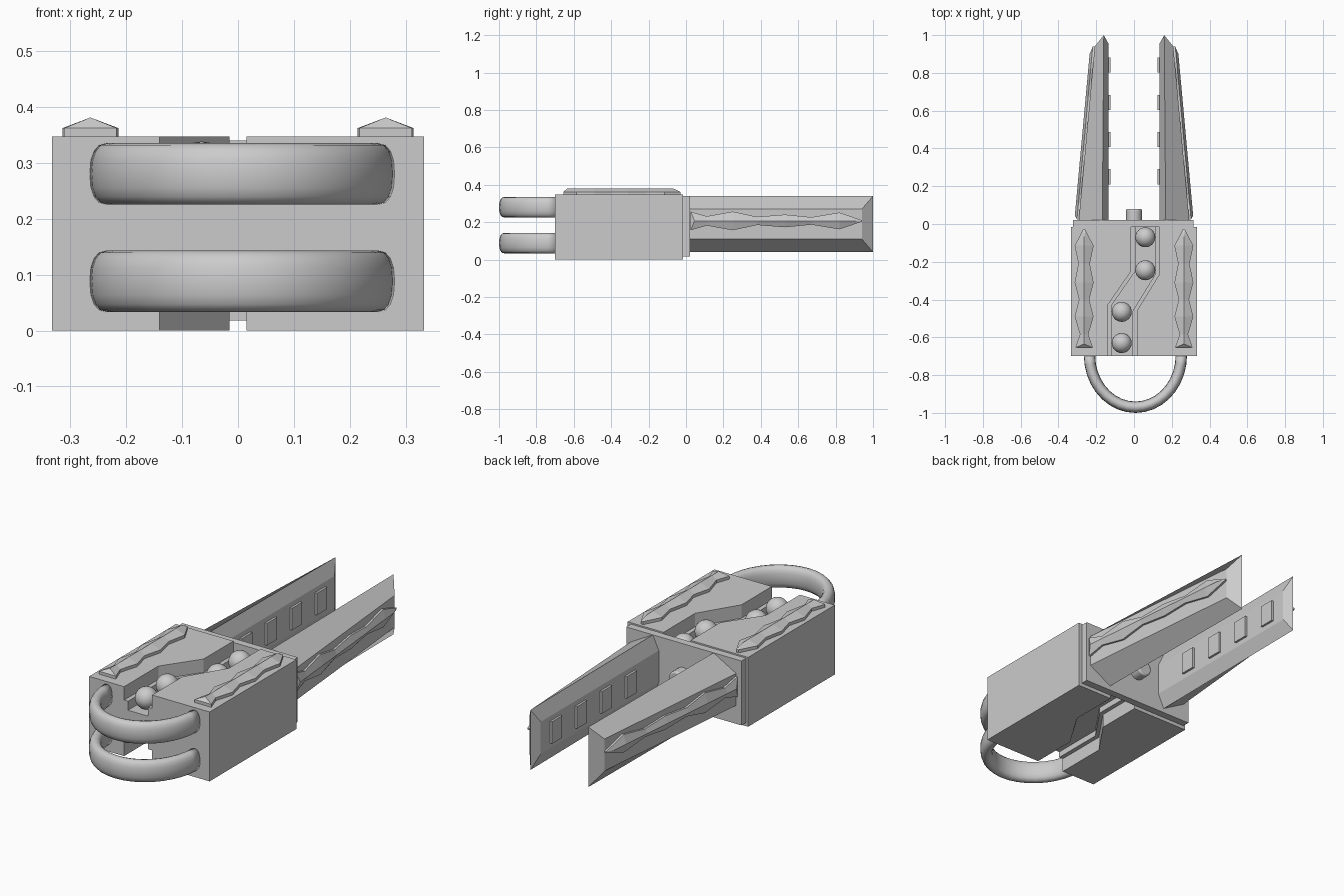
import bpy, bmesh, math
from mathutils import Vector

if "Cube" in bpy.data.objects:
    bpy.data.objects.remove(bpy.data.objects["Cube"])


def make(name, verts, faces, smooth=False):
    me = bpy.data.meshes.new(name)
    me.from_pydata(verts, [], faces)
    bm = bmesh.new()
    bm.from_mesh(me)
    bmesh.ops.recalc_face_normals(bm, faces=bm.faces)
    bm.to_mesh(me)
    bm.free()
    for p in me.polygons:
        p.use_smooth = smooth
    ob = bpy.data.objects.new(name, me)
    bpy.context.collection.objects.link(ob)
    return ob


def prism(name, outline, z0, z1):
    n = len(outline)
    verts = [(x, y, z) for z in (z0, z1) for x, y in outline]
    faces = [list(range(n)), list(range(n, 2 * n))]
    faces += [[i, (i + 1) % n, n + (i + 1) % n, n + i] for i in range(n)]
    return make(name, verts, faces)


def box(name, x0, x1, y0, y1, z0, z1):
    return prism(name, [(x0, y0), (x1, y0), (x1, y1), (x0, y1)], z0, z1)


def ornament(name, stations, side, ridge, place):
    # wavy raised strip: base outline, short side wall, central ridge
    n = len(stations)
    rows = []
    for i, (u, h) in enumerate(stations):
        ur = u + (0.02 if i == 0 else -0.04 if i == n - 1 else 0)
        rows += [place(u, -h, -0.005), place(u, -h, side), place(ur, 0, ridge),
                 place(u, h, side), place(u, h, -0.005)]
    faces = []
    for i in range(n - 1):
        a, b = 5 * i, 5 * i + 5
        faces += [[a + k, a + (k + 1) % 5, b + (k + 1) % 5, b + k] for k in range(5)]
    faces += [[0, 1, 3, 4], [1, 2, 3]]
    e = 5 * (n - 1)
    faces += [[e, e + 1, e + 3, e + 4], [e + 1, e + 2, e + 3]]
    return make(name, rows, faces)


# body halves either side of the zigzag channel
F, B, H = -0.70, -0.015, 0.347
left = [(-0.14, F), (-0.14, -0.43), (-0.015, -0.25), (-0.015, B)]
right = [(0.015, F), (0.015, -0.46), (0.135, -0.265), (0.135, B)]
prism("body_left", left + [(-0.333, B), (-0.333, F)], 0, H)
prism("body_right", right + [(0.333, B), (0.333, F)], 0, H)

# ball track inside the channel with raised lips
prism("track_floor", left + right[::-1], 0.10, 0.235)
for nm, path, d in (("left", left, 0.022), ("right", right, -0.022)):
    prism("track_lip_" + nm, path + [(x + d, y) for x, y in path[::-1]], 0.07, 0.28)

# balls
for i, (x, y) in enumerate([(0.06, -0.07), (0.06, -0.245), (-0.065, -0.465), (-0.065, -0.63)]):
    bpy.ops.mesh.primitive_uv_sphere_add(segments=24, ring_count=12, radius=0.053, location=(x, y, 0.285))
    bpy.context.object.name = f"ball_{i + 1}"
    bpy.ops.object.shade_smooth()

# back plate and knob
box("back_plate", -0.322, 0.315, B, 0.022, 0.018, 0.34)
bpy.ops.mesh.primitive_cylinder_add(vertices=20, radius=0.042, depth=0.07, location=(0, 0.045, 0.18),
                                    rotation=(math.pi / 2, 0, 0))
knob = bpy.context.object
knob.name = "back_knob"
bev = knob.modifiers.new("bevel", 'BEVEL')
bev.width = 0.008
bev.segments = 2
bpy.ops.object.shade_smooth_by_angle()

# curved handles: oval section swept round half an ellipse
for nm, zc in (("lower", 0.088), ("upper", 0.28)):
    n, m = 18, 16
    verts, faces = [], []
    for i in range(n + 1):
        t = math.pi * i / n
        c = Vector((0.0075 + 0.243 * math.cos(t), -0.695 - 0.275 * math.sin(t), zc))
        out = Vector((math.cos(t) / 0.243, -math.sin(t) / 0.275, 0)).normalized()
        for k in range(m):
            a = 2 * math.pi * k / m
            # slightly squared oval
            ca, sa = math.cos(a), math.sin(a)
            r = math.copysign(abs(ca) ** 0.85, ca) * 0.03
            verts.append(c + out * r + Vector((0, 0, 0.055 * math.copysign(abs(sa) ** 0.85, sa))))
    for i in range(n):
        for k in range(m):
            k2 = (k + 1) % m
            faces.append([i * m + k, i * m + k2, i * m + m + k2, i * m + m + k])
    faces += [list(range(m)), list(range(n * m, n * m + m))]
    make("handle_" + nm, verts, faces, True)

top_wave = [(-0.655, 0.047), (-0.585, 0.022), (-0.49, 0.05), (-0.40, 0.027), (-0.31, 0.05),
            (-0.21, 0.03), (-0.115, 0.05), (-0.03, 0.006)]
side_wave = [(0.025, 0.05), (0.11, 0.025), (0.25, 0.05), (0.38, 0.022), (0.53, 0.034),
             (0.67, 0.02), (0.82, 0.045), (0.94, 0.004)]

for nm, s in (("left", -1), ("right", 1)):
    # top trim
    ornament("top_trim_" + nm, top_wave, 0.015, 0.034,
             lambda u, v, w: (s * 0.264 + v, u, H + w))
    # prong: hexagonal section tapering to a chisel tip
    base = [(0.135, 0.11), (0.168, 0.04), (0.293, 0.11), (0.293, 0.27), (0.168, 0.34), (0.135, 0.27)]
    tip = [(0.135, 0.955), (0.16, 1.0), (0.208, 0.94), (0.208, 0.94), (0.16, 1.0), (0.135, 0.955)]
    verts = [(s * x, 0.015, z) for x, z in base]
    verts += [(s * x, y, base[i][1]) for i, (x, y) in enumerate(tip)]
    faces = [[i, (i + 1) % 6, 6 + (i + 1) % 6, 6 + i] for i in range(6)]
    faces += [list(range(6)), [6, 7, 10, 11], [7, 8, 9, 10]]
    make("prong_" + nm, verts, faces)
    # prong trim
    ornament("prong_trim_" + nm, side_wave, 0.01, 0.023,
             lambda u, v, w: (s * (0.293 - 0.0915 * (u - 0.015) + w), u, 0.207 + v))
    # teeth on the inner face
    for i in range(4):
        y = 0.25 + 0.197 * i
        box(f"tooth_{nm}_{i + 1}", s * 0.124, s * 0.145, y - 0.04, y + 0.04, 0.135, 0.245)
